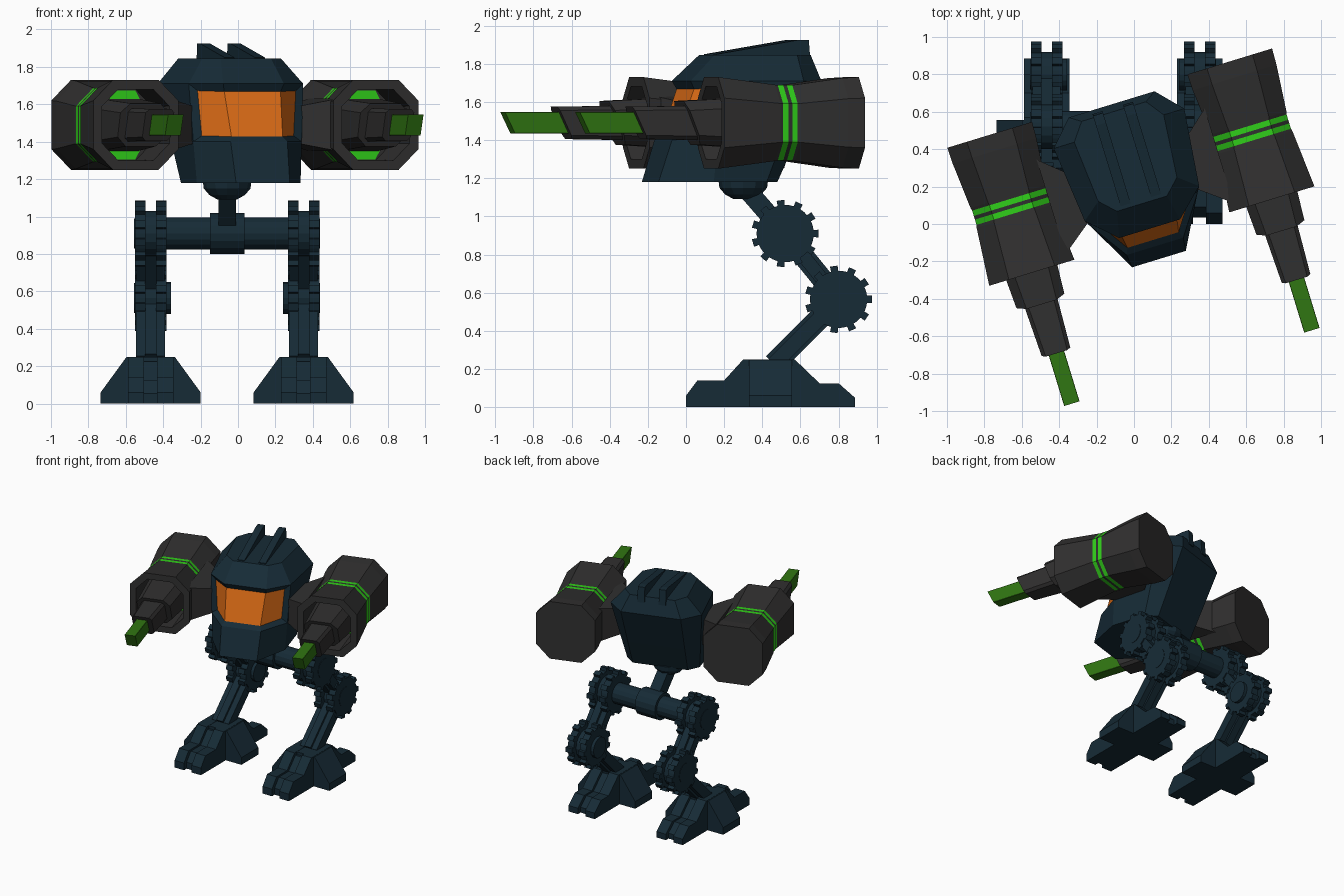
import bpy, bmesh, math
from mathutils import Matrix, Vector

if "Cube" in bpy.data.objects:
    bpy.data.objects.remove(bpy.data.objects["Cube"])


def material(name, r, g, b):
    m = bpy.data.materials.new(name)
    m.diffuse_color = (r, g, b, 1)
    m.use_nodes = True
    m.node_tree.nodes["Principled BSDF"].inputs["Base Color"].default_value = m.diffuse_color
    return m


NAVY = material("dark_navy", 0.008, 0.024, 0.037)
GRAY = material("dark_gray", 0.030, 0.029, 0.029)
LIME = material("bright_green", 0.03, 0.62, 0.01)
GREEN = material("deep_green", 0.03, 0.18, 0.006)
ORANGE = material("orange", 0.72, 0.15, 0.008)

# The upper part is turned on the waist
UPPER = Matrix.Translation((-0.016, 0.3, 0)) @ Matrix.Rotation(math.radians(17), 4, 'Z')
MID = -0.058      # x of the leg frame centre
LEG = 0.409       # leg distance from that centre
HIP, KNEE, ANKLE = (0.52, 0.91), (0.80, 0.565), (0.46, 0.225)


def finish(name, bm, mats, matrix=None):
    bmesh.ops.recalc_face_normals(bm, faces=bm.faces)
    me = bpy.data.meshes.new(name)
    bm.to_mesh(me)
    bm.free()
    for m in mats:
        me.materials.append(m)
    ob = bpy.data.objects.new(name, me)
    bpy.context.collection.objects.link(ob)
    if matrix:
        ob.matrix_world = matrix
    return ob


def loft(rings, spans=None):
    """Skin a list of point rings and cap both ends; spans gives material per span."""
    bm = bmesh.new()
    loops = [[bm.verts.new(p) for p in r] for r in rings]
    n = len(loops[0])
    for k in range(len(loops) - 1):
        a, b = loops[k], loops[k + 1]
        for i in range(n):
            j = (i + 1) % n
            f = bm.faces.new((a[i], a[j], b[j], b[i]))
            f.material_index = spans[k] if spans else 0
    bm.faces.new(loops[0])
    bm.faces.new(loops[-1])
    return bm


def octagon(cx, y, cz, w, h, c, slant=0):
    """Chamfered rectangle facing y; slant pushes the top forward."""
    pts = [(w, h - c), (w - c, h), (c - w, h), (-w, h - c),
           (-w, c - h), (c - w, -h), (w - c, -h), (w, c - h)]
    return [(cx + x, y - slant * (z / h - 1) * -0.5, cz + z) for x, z in pts]


def prism_x(name, pts, x0, x1):
    return finish(name, loft([[(x, y, z) for y, z in pts] for x in (x0, x1)]), [NAVY])


def circle(c, r, n):
    return [(c[0] + r * math.cos(2 * math.pi * i / n),
             c[1] + r * math.sin(2 * math.pi * i / n)) for i in range(n)]


def gear_profile(c, r, tip, teeth):
    pts = []
    for t in range(teeth):
        for off, rad in ((-0.5, r), (-0.22, r), (-0.2, tip), (0.2, tip), (0.22, r)):
            a = 2 * math.pi * (t + off) / teeth
            pts.append((c[0] + rad * math.cos(a), c[1] + rad * math.sin(a)))
    return pts


def bar(name, a, b, x, width, thick):
    a, b = Vector(a), Vector(b)
    d = (b - a).normalized() * thick / 2
    n = Vector((-d.y, d.x))
    prism_x(name, [a + n, b + n, b - n, a - n], x - width / 2, x + width / 2)


# Legs and feet
FOOT = [(0, 0), (0, 0.06), (0.06, 0.14), (0.2, 0.14), (0.3, 0.25), (0.57, 0.25),
        (0.7, 0.125), (0.8, 0.125), (0.885, 0.05), (0.885, 0)]
for side, s in (("right", -1), ("left", 1)):
    x = MID + s * LEG
    for joint, c in (("hip", HIP), ("knee", KNEE)):
        for k in (-1, 1):
            prism_x(f"{side}_{joint}_gear", gear_profile(c, 0.15, 0.177, 11),
                    x + k * 0.028, x + k * 0.085)
            prism_x(f"{side}_{joint}_cap", circle(c, 0.08, 16),
                    x + k * 0.08, x + k * 0.088)
        prism_x(f"{side}_{joint}_core", circle(c, 0.12, 16), x - 0.03, x + 0.03)
    prism_x(f"{side}_knee_hub", circle(KNEE, 0.085, 16), x, x - s * 0.11)
    bar(f"{side}_thigh", HIP, KNEE, x, 0.15, 0.07)
    bar(f"{side}_thigh_rib", HIP, KNEE, x, 0.06, 0.11)
    bar(f"{side}_shin", KNEE, ANKLE, x, 0.155, 0.08)
    bar(f"{side}_shin_rib", KNEE, ANKLE, x, 0.06, 0.115)
    for k in (-1, 1):
        prism_x(f"{side}_foot_plate", FOOT, x + k * 0.035, x + k * 0.122)
    low = [(0.44 + (y - 0.44) * 0.92, z * 0.9) for y, z in FOOT]
    prism_x(f"{side}_foot_core", low, x - 0.036, x + 0.036)
    flap = [(-0.267, 0), (-0.267, 0.06), (-0.13, 0.248), (0.13, 0.248), (0.267, 0.06), (0.267, 0)]
    finish(f"{side}_foot_flap",
           loft([[(x + px, y, z) for px, z in flap] for y in (0.33, 0.555)]), [NAVY])

# Hip axle, spine and waist cup
prism_x("hip_axle", circle(HIP, 0.085, 16), MID - 0.35, MID + 0.35)
prism_x("hip_sleeve", circle(HIP, 0.11, 16), MID - 0.093, MID + 0.093)
bar("spine", HIP, (0.32, 1.14), MID, 0.095, 0.10)
finish("waist_cup", loft([[(px, py, z) for px, py in circle((MID, 0.3), r, 12)]
                          for z, r in ((1.19, 0.13), (1.15, 0.125), (1.115, 0.095), (1.09, 0.05))]),
       [NAVY])

# Cabin: half outlines per height, mirrored; the front leans back as it rises
BASE = [(0.15, -0.51), (0.29, -0.25), (0.29, 0.04), (0.22, 0.12)]
WIDE = [(0.17, -0.34), (0.32, -0.20), (0.365, 0.22), (0.24, 0.355)]
ROOF = [(0.14, -0.20), (0.22, -0.12), (0.25, 0.22), (0.18, 0.315)]


def outline(half, z):
    return [(u, v, z) for u, v in half] + [(-u, v, z) for u, v in reversed(half)]


brow = [(a[0] + (b[0] - a[0]) * 0.42, a[1] + (b[1] - a[1]) * 0.42) for a, b in zip(BASE, WIDE)]
bm = loft([outline(BASE, 1.18), outline(brow, 1.40), outline(WIDE, 1.71), outline(ROOF, 1.845)])
bmesh.ops.recalc_face_normals(bm, faces=bm.faces)
bm.normal_update()
# Visor: the three front faces, inset and sunk
visor = [f for f in bm.faces if 1.45 < f.calc_center_median().z < 1.65
         and f.calc_center_median().y < -0.2]
bmesh.ops.inset_region(bm, faces=visor, thickness=0.035, depth=-0.03, use_even_offset=True)
for f in visor:
    f.material_index = 1
finish("cabin", bm, [NAVY, ORANGE], UPPER)

# Roof fins
for s in (-1, 1):
    fin = [(0.335, 1.80), (0.325, 1.925), (0.27, 1.925), (-0.18, 1.85), (-0.18, 1.80)]
    finish("roof_fin", loft([[(s * 0.085 + d, y, z) for y, z in fin] for d in (-0.028, 0.028)]),
           [NAVY], UPPER)

# Cannons
CZ, CU = 1.49, 0.671
for side, s in (("right", -1), ("left", 1)):
    u = s * CU
    # Housing with waist stripes and a deep open mouth
    rows = [(0.39, 0.237, 0.24, 0.11), (0.30, 0.234, 0.235, 0.108), (0.045, 0.212, 0.20, 0.098),
            (0.03, 0.208, 0.198, 0.097), (0.0, 0.208, 0.198, 0.097), (-0.02, 0.208, 0.198, 0.097),
            (-0.05, 0.208, 0.198, 0.097), (-0.065, 0.212, 0.20, 0.098),
            (-0.381, 0.238, 0.24, 0.11), (-0.381, 0.188, 0.19, 0.09), (-0.07, 0.185, 0.188, 0.09)]
    finish(f"{side}_cannon_housing",
           loft([octagon(u, v, CZ, w, h, c) for v, w, h, c in rows],
                [0, 0, 0, 1, 0, 1, 0, 0, 0, 0]), [GRAY, LIME], UPPER)
    # Glowing plates at the back of the mouth
    for k in (-1, 1):
        plate = [(-0.12, 0.13), (0.12, 0.13), (0.09, 0.184), (-0.09, 0.184)]
        finish(f"{side}_mouth_glow",
               loft([[(u + a, v, CZ + k * b) for a, b in plate] for v in (-0.069, -0.077)]),
               [LIME], UPPER)
    # Stepped barrel, each end cut at a slant
    for part, v0, v1, w0, w1, h0, h1, c, sl, m in (
            ("barrel_base", -0.06, -0.558, 0.16, 0.134, 0.14, 0.115, 0.05, 0.09, GRAY),
            ("barrel", -0.45, -0.832, 0.095, 0.08, 0.09, 0.085, 0.02, 0.08, GRAY),
            ("muzzle", -0.70, -1.113, 0.043, 0.043, 0.056, 0.056, 0.002, 0.055, GREEN)):
        rings = [octagon(u, v0, CZ, w0, h0, c)]
        rings.append([(a, v1 + sl * (CZ + h1 - z) / (2 * h1), z)
                      for a, _, z in octagon(u, v1, CZ, w1, h1, c)])
        finish(f"{side}_{part}", loft(rings), [m], UPPER)
    # Shoulder block, widening towards the cannon
    sh = [(0.25, -0.17, 0.0, 0.09), (0.47, -0.34, 0.19, 0.14)]
    finish(f"{side}_shoulder",
           loft([[(s * a, y0, CZ - h), (s * a, y1, CZ - h), (s * a, y1, CZ + h), (s * a, y0, CZ + h)]
                 for a, y0, y1, h in sh]), [GRAY], UPPER)
